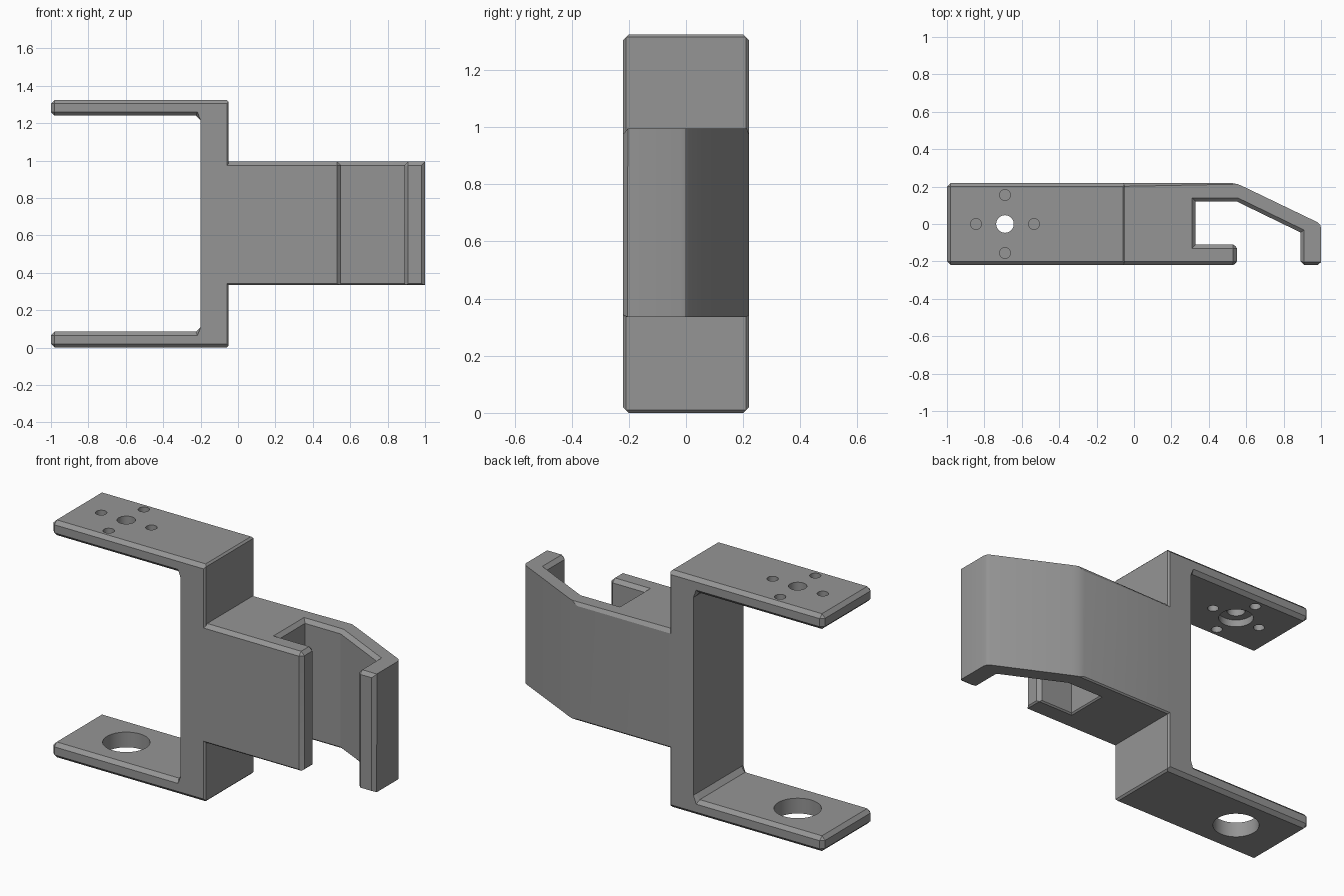
import bpy, bmesh, math
from mathutils import Vector

if "Cube" in bpy.data.objects:
    bpy.data.objects.remove(bpy.data.objects["Cube"])

grey = bpy.data.materials.new("mid grey")
grey.diffuse_color = (0.30, 0.30, 0.30, 1)
grey.use_nodes = True
grey.node_tree.nodes["Principled BSDF"].inputs["Base Color"].default_value = grey.diffuse_color


def prism(name, points, place, low, high, weight):
    """Extrude a profile between two depths and chamfer edges chosen by a rule."""
    bm = bmesh.new()
    ends = [[bm.verts.new(place(a, b, d)) for a, b in points] for d in (low, high)]
    bm.faces.new(ends[0])
    bm.faces.new(ends[1][::-1])
    n = len(points)
    for i in range(n):
        j = (i + 1) % n
        bm.faces.new((ends[0][i], ends[1][i], ends[1][j], ends[0][j]))
    bmesh.ops.recalc_face_normals(bm, faces=bm.faces)
    layer = bm.edges.layers.float.new("bevel_weight_edge")
    for e in bm.edges:
        e[layer] = weight(e.verts[0].co, e.verts[1].co)
    me = bpy.data.meshes.new(name)
    bm.to_mesh(me)
    bm.free()
    me.materials.append(grey)
    ob = bpy.data.objects.new(name, me)
    bpy.context.collection.objects.link(ob)
    mod = ob.modifiers.new("chamfer", 'BEVEL')
    mod.limit_method = 'WEIGHT'
    mod.width = 0.02
    mod.segments = 1
    mod.use_clamp_overlap = False
    apply(ob, mod)
    return ob


def apply(ob, mod):
    bpy.context.view_layer.objects.active = ob
    bpy.ops.object.modifier_apply(modifier=mod.name)


def combine(ob, other, operation):
    mod = ob.modifiers.new("combine", 'BOOLEAN')
    mod.operation = operation
    mod.solver = 'EXACT'
    mod.object = other
    apply(ob, mod)
    bpy.data.objects.remove(other)


def drill(ob, x, y, z0, z1, r):
    bpy.ops.mesh.primitive_cylinder_add(vertices=40, radius=r, depth=z1 - z0,
                                        location=(x, y, (z0 + z1) / 2))
    cutter = bpy.context.object
    cutter.data.materials.append(grey)
    combine(ob, cutter, 'DIFFERENCE')


def near(a, b):
    return abs(a - b) < 1e-4


# C-shaped frame: two flat arms joined by an upright
H, W = 1.325, 0.22
frame = [(-1, 0), (-0.05, 0), (-0.05, H), (-1, H), (-1, H - 0.085),
         (-0.225, H - 0.085), (-0.2, H - 0.11), (-0.2, 0.11), (-0.225, 0.085), (-1, 0.085)]


def frame_weight(a, b):
    if near(a.x, -0.05) and near(b.x, -0.05):
        return 0.5
    if not near(a.y, b.y):
        return 1 if near(a.x, -1) else 0
    return 0 if near(a.x, -0.2) and near(b.x, -0.2) else 1


bracket = prism("bracket", frame, lambda a, b, d: Vector((a, d, b)), -W, W, frame_weight)

# Clip: short front jaw, open pocket and long angled hook
clip_profile = [(-0.12, -W), (0.55, -W), (0.55, -0.11), (0.33, -0.11), (0.33, 0.12),
                (0.55, 0.12), (0.89, -0.045), (0.89, -W), (1, -W), (1, -0.02),
                (0.995, -0.003), (0.98, 0.01), (0.585, 0.2), (0.555, 0.213),
                (0.52, W), (-0.12, W)]


def clip_weight(a, b):
    m = (a + b) / 2
    if not near(a.z, b.z):
        tip = near(m.y, -W) and m.x > 0.5
        return 1 if tip or (near(m.x, 0.55) and near(m.y, -0.11)) else 0
    outer = m.x > 0.99 or (m.x > 0.5 and m.y + 0.48 * m.x > 0.44)
    if outer or near(m.x, -0.12):
        return 0
    return 1 if m.z > 0.6 else 0.4


clip = prism("clip", clip_profile, lambda a, b, d: Vector((a, b, d)),
             0.335, 0.995, clip_weight)
combine(bracket, clip, 'UNION')

# Upper arm: centre hole, counterbore from below, four screw holes
CX = -0.69
drill(bracket, CX, 0, 1.1, 1.5, 0.047)
drill(bracket, CX, 0, 1.1, 1.28, 0.09)
for i in range(4):
    t = i * math.pi / 2
    drill(bracket, CX + 0.155 * math.cos(t), 0.155 * math.sin(t), 1.1, 1.5, 0.029)

# Lower arm: large hole
drill(bracket, CX, 0, -0.1, 0.2, 0.12)

# Smooth hole walls, crisp chamfers
bpy.ops.object.select_all(action='DESELECT')
bracket.select_set(True)
bpy.context.view_layer.objects.active = bracket
bpy.ops.object.shade_smooth_by_angle(angle=math.radians(20))
